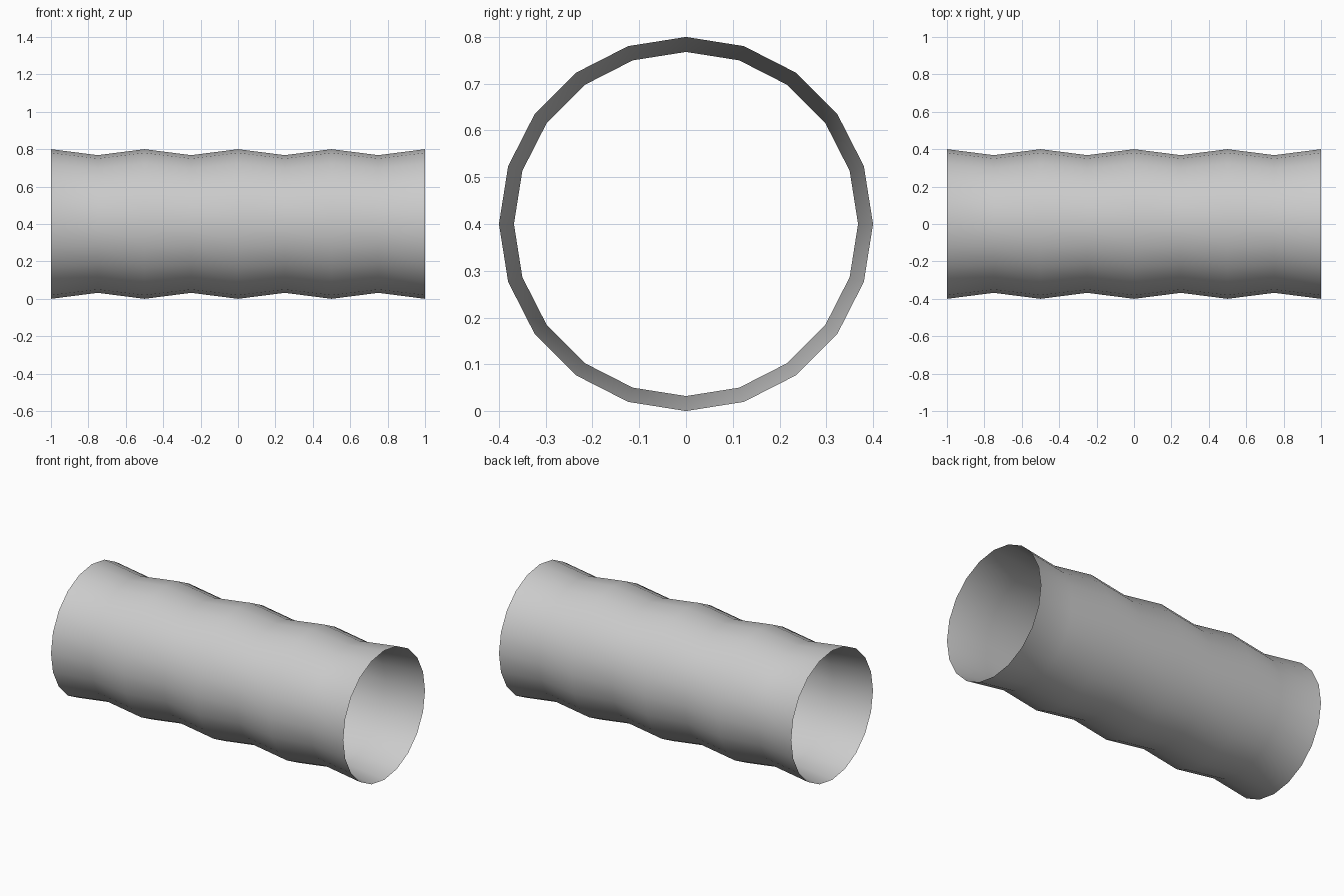
import bpy, bmesh, math

if "Cube" in bpy.data.objects:
    bpy.data.objects.remove(bpy.data.objects["Cube"])

SIDES = 20
CENTRE_Z = 0.4
RIDGE, VALLEY = 0.4, 0.368
RINGS = 9

# Open corrugated tube: rings alternate between ridge and valley radius along x
bm = bmesh.new()
rings = []
for i in range(RINGS):
    x = -1 + 2 * i / (RINGS - 1)
    r = VALLEY if i % 2 else RIDGE
    rings.append([bm.verts.new((x,
                                r * math.cos(2 * math.pi * k / SIDES),
                                CENTRE_Z + r * math.sin(2 * math.pi * k / SIDES)))
                  for k in range(SIDES)])

# Skin neighbouring rings with quads, leaving both ends open
for a, b in zip(rings, rings[1:]):
    for k in range(SIDES):
        n = (k + 1) % SIDES
        face = bm.faces.new((a[k], a[n], b[n], b[k]))
        face.normal_update()
        mid = face.calc_center_median()
        if face.normal.y * mid.y + face.normal.z * (mid.z - CENTRE_Z) < 0:
            face.normal_flip()
        face.smooth = True

mesh = bpy.data.meshes.new("corrugated_pipe")
bm.to_mesh(mesh)
bm.free()
pipe = bpy.data.objects.new("corrugated_pipe", mesh)
bpy.context.collection.objects.link(pipe)
